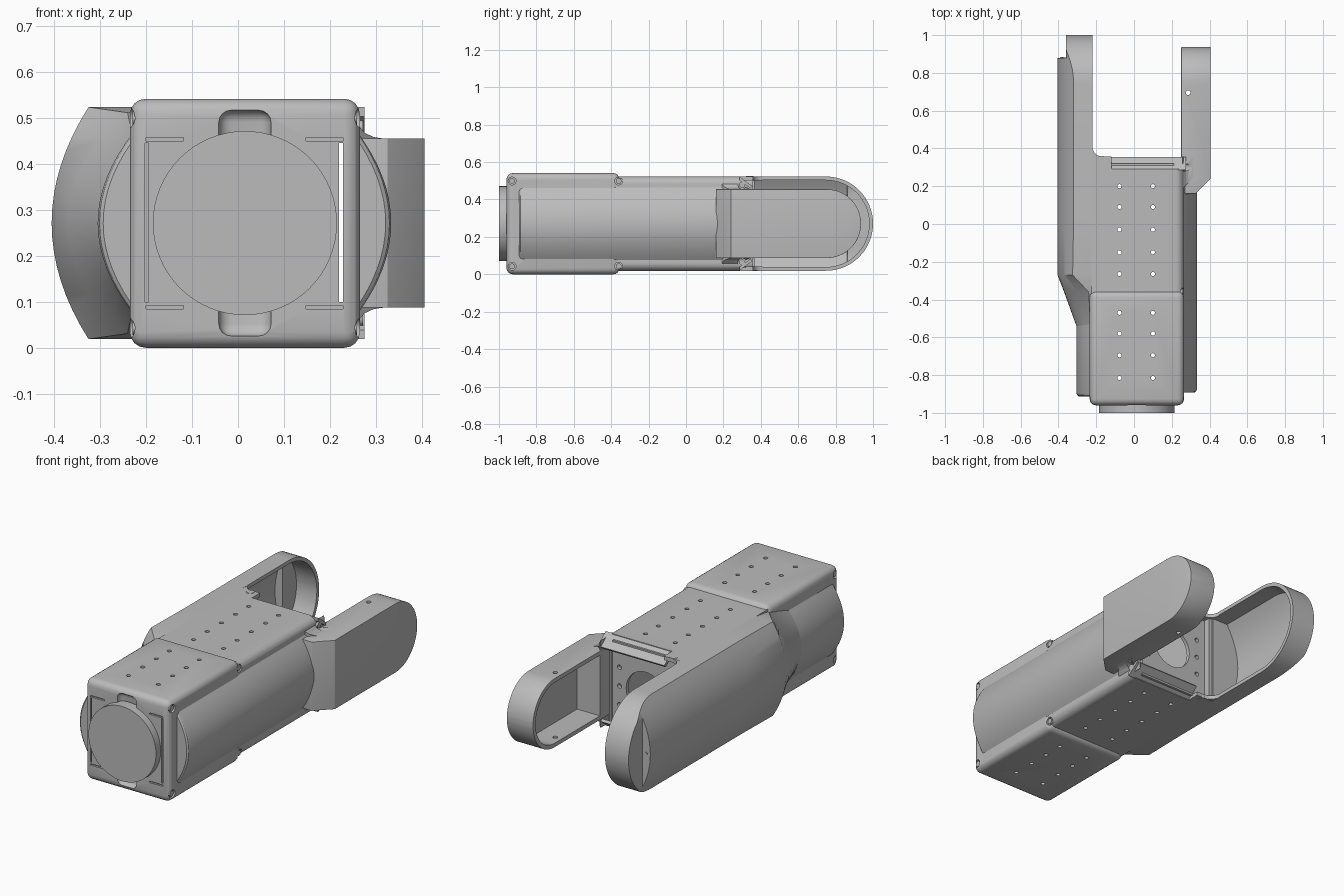
import bpy, bmesh, math
from mathutils import Matrix, Vector

if "Cube" in bpy.data.objects:
    bpy.data.objects.remove(bpy.data.objects["Cube"])

ZC = 0.271  # mid height of the whole link
grey = bpy.data.materials.new("plain_grey")
grey.use_nodes = True
grey.diffuse_color = (0.5, 0.5, 0.5, 1)
grey.node_tree.nodes["Principled BSDF"].inputs["Base Color"].default_value = (0.5, 0.5, 0.5, 1)


def finish(name, bm):
    bmesh.ops.recalc_face_normals(bm, faces=bm.faces)
    me = bpy.data.meshes.new(name)
    bm.to_mesh(me)
    bm.free()
    me.materials.append(grey)
    ob = bpy.data.objects.new(name, me)
    bpy.context.collection.objects.link(ob)
    return ob


def loft(name, sections):
    bm = bmesh.new()
    rings = [[bm.verts.new(p) for p in s] for s in sections]
    n = len(rings[0])
    for a, b in zip(rings, rings[1:]):
        for i in range(n):
            j = (i + 1) % n
            bm.faces.new((a[i], a[j], b[j], b[i]))
    bm.faces.new(rings[0])
    bm.faces.new(rings[-1])
    return finish(name, bm)


def add_box(bm, x, y, z):
    size = Matrix.Diagonal((x[1] - x[0], y[1] - y[0], z[1] - z[0], 1))
    mid = Matrix.Translation((sum(x) / 2, sum(y) / 2, sum(z) / 2))
    bmesh.ops.create_cube(bm, size=1, matrix=mid @ size)


def add_rod(bm, centre, axis, radius, length, sides=24):
    turn = Vector((0, 0, 1)).rotation_difference(Vector(axis)).to_matrix().to_4x4()
    bmesh.ops.create_cone(bm, cap_ends=True, segments=sides, radius1=radius, radius2=radius,
                          depth=length, matrix=Matrix.Translation(centre) @ turn)


def box(name, *ranges):
    bm = bmesh.new()
    add_box(bm, *ranges)
    return finish(name, bm)


def apply(ob, mod):
    bpy.context.view_layer.objects.active = ob
    bpy.ops.object.modifier_apply(modifier=mod.name)


def bevel(ob, width, segments=4):
    m = ob.modifiers.new("bevel", "BEVEL")
    m.width, m.segments, m.limit_method, m.angle_limit = width, segments, "ANGLE", math.radians(40)
    apply(ob, m)


def cut(ob, *cutters):
    for c in cutters:
        m = ob.modifiers.new("cut", "BOOLEAN")
        m.operation, m.solver, m.object = "DIFFERENCE", "EXACT", c
        apply(ob, m)


def bowed(y, h, inner, edge, mid, full, limit=None):
    """Section across y: flat inner side and an outward bow, cut off at half height h."""
    pts = [(inner, y, ZC + h)]
    for i in range(17):
        dz = h * (1 - i / 8)
        x = mid + (edge - mid) * (dz / full) ** 2
        pts.append((x if limit is None else max(x, limit), y, ZC + dz))
    return pts + [(inner, y, ZC - h)]


def end_half(y, centre, r):
    return r if y <= centre else math.sqrt(max(r * r - (y - centre) ** 2, 0.0001))


def round_ys(centre, r, n=16):
    return [centre + r * math.sin(math.pi / 2 * i / n) for i in range(n + 1)]


# Shared cutters: mounting holes through top and bottom, corner screw pockets
bm = bmesh.new()
hole_ys = [0.2, 0.09, -0.03, -0.15, -0.265, -0.47, -0.58, -0.695, -0.815]
for y in hole_ys:
    for x in (-0.077, 0.1):
        add_rod(bm, (x, y, ZC), (0, 0, 1), 0.011, 1, 16)
add_rod(bm, (0.287, 0.695, ZC), (0, 0, 1), 0.012, 1, 16)
holes = finish("hole_cutter", bm)

screw_spots = [(s, y, s2) for s in (-1, 1) for y in (-0.93, -0.36) for s2 in (-1, 1)
               if s > 0 or y < -0.5]
pockets_bm, screws_bm = bmesh.new(), bmesh.new()
for s, y, s2 in screw_spots:
    x, z = 0.015 + s * 0.25, ZC + s2 * 0.228
    add_rod(pockets_bm, (x + s * 0.02, y, z), (1, 0, 0), 0.021, 0.07)
    add_rod(screws_bm, (x - s * 0.016, y, z), (1, 0, 0), 0.015, 0.02)
for s2 in (-1, 1):
    z = ZC + s2 * 0.207
    add_rod(pockets_bm, (0.29, 0.3, z), (1, 0, 0), 0.022, 0.06)
    add_rod(screws_bm, (0.262, 0.3, z), (1, 0, 0), 0.016, 0.02)
    add_rod(screws_bm, (-0.165, 0.34, ZC + s2 * 0.244), (0, 0, 1), 0.02, 0.02)
pockets = finish("pocket_cutter", pockets_bm)
finish("corner_screws", screws_bm)

# Front housing: rounded hollow box with face grooves and tongue recesses
front = box("front_housing", (-0.235, 0.265), (-0.96, -0.355), (0, 0.541))
bevel(front, 0.034)
front_room = box("front_room_cutter", (-0.205, 0.238), (-0.93, -0.3), (0.03, 0.511))
bm = bmesh.new()
for z in (0.088, 0.453):
    add_box(bm, (-0.2, -0.118), (-1, -0.95), (z - 0.004, z + 0.004))
    add_box(bm, (0.148, 0.228), (-1, -0.95), (z - 0.004, z + 0.004))
add_box(bm, (-0.202, -0.194), (-1, -0.95), (0.1, 0.445))
add_box(bm, (0.219, 0.228), (-1, -0.9), (0.1, 0.445))
grooves = finish("groove_cutter", bm)
tongue = box("tongue_cutter", (-0.042, 0.072), (-1, -0.945), (0.025, 0.517))
bevel(tongue, 0.04)
tongue.location.y = 0.012
cut(front, front_room, grooves, tongue, holes, pockets)

# Round flange on the front
bm = bmesh.new()
add_rod(bm, (0.015, -0.97, ZC), (0, 1, 0), 0.2, 0.06, 64)
finish("front_flange", bm)

# Rear housing: the outer side is rounded, the inner side runs into the long arm
r, top = 0.04, 0.252
corner = [(0.262 - r + r * math.cos(a), top - r + r * math.sin(a))
          for a in [math.pi / 2 * i / 6 for i in range(7)]]
half = corner + [(-0.225, top)]
outline = half + [(x, -z) for x, z in reversed(half)]
rear = loft("rear_housing", [[(x, y, ZC + z) for x, z in outline] for y in (-0.4, 0.358)])
rear_room = box("rear_room_cutter", (-0.2, 0.24), (-0.5, 0.5), (0.04, 0.502))
flap_gap = box("flap_gap_cutter", (-0.12, 0.256), (0.29, 0.5), (-0.1, 0.7))
cut(rear, rear_room, flap_gap, holes, pockets)

# Slanted flaps closing the rear edge, top and bottom
for s, name in ((1, "upper_flap"), (-1, "lower_flap")):
    path = [(0.285, 0.252), (0.355, 0.2), (0.345, 0.188), (0.285, 0.232)]
    loft(name, [[(x, y, ZC + s * z) for y, z in path] for x in (-0.12, 0.275)])

# Inner rear plate with a large opening and screw holes
plate = box("rear_plate", (-0.2, 0.212), (0.3, 0.32), (0.035, 0.505))
bm = bmesh.new()
add_rod(bm, (0.015, 0.31, ZC), (0, 1, 0), 0.115, 0.2, 48)
for x in (-0.15, 0.17):
    for dz in (-0.1, 0, 0.1):
        add_rod(bm, (x, 0.31, ZC + dz), (0, 1, 0), 0.012, 0.2, 16)
cut(plate, finish("plate_cutter", bm))

# Bowed side covers
for name, s, y0, y1, edge, mid in (("bowed_cover_right", 1, -0.892, 0.24, 0.258, 0.333),
                                   ("bowed_cover_left", -1, -0.912, -0.48, -0.225, -0.305)):
    steps = [(y0, 0.012), (y0 + 0.006, 0.004), (y0 + 0.018, 0), (y1, 0)]
    loft(name, [bowed(y, 0.2, edge - s * 0.012, edge - s * d, mid - s * d, 0.2) for y, d in steps])

# Long arm: tapers in at the front, bowed outside, stepped round end, open inside
cy, R = 0.748, 0.252
secs = [bowed(-0.54, 0.19, -0.2, -0.23, -0.305, 0.19),
        bowed(-0.36, 0.24, -0.2, -0.24, -0.37, 0.24),
        bowed(-0.27, R, -0.22, -0.325, -0.405, R)]


def arm_run(start, wall, inner, step):
    ys = [start] + [y for y in round_ys(cy, R - wall) if abs(y - step) > 0.004]
    ys = sorted(ys + [step, step + 0.0005])
    return [bowed(y, end_half(y, cy, R - wall), inner, -0.32 + wall, -0.405 + wall, R,
                  -0.36 + wall if y > step else None) for y in ys]


long_arm = loft("long_arm", secs + arm_run(0.0, 0, -0.22, 0.88))
cut(long_arm, loft("long_arm_cutter", arm_run(0.365, 0.02, -0.15, 0.862)))
bm = bmesh.new()
add_rod(bm, (-0.38, 0.88, ZC), (0, 1, 0), 0.008, 0.008, 16)
finish("arm_end_screw", bm)

# Curved webs in the crotch beside the long arm
for s, name in ((1, "upper_web"), (-1, "lower_web")):
    arc = [(-0.17 - 0.05 * math.sin(a), 0.408 - 0.05 * math.cos(a))
           for a in [math.pi / 2 * i / 6 for i in range(7)]]
    web = [(-0.225, 0.35), (-0.17, 0.35)] + arc + [(-0.225, 0.408)]
    loft(name, [[(x, y, ZC + s * z) for x, y in web] for z in (0.23, 0.251)])

# Short arm: slanted shoulder, round end, soft edges, open inside
cy2, R2 = 0.752, 0.184


def slab(y, h, inner, outer):
    return [(inner, y, ZC + h), (outer, y, ZC + h), (outer, y, ZC - h), (inner, y, ZC - h)]


short_arm = loft("short_arm", [slab(0.16, R2, 0.25, 0.325), slab(0.24, R2, 0.25, 0.405)]
                 + [slab(y, end_half(y, cy2, R2), 0.25, 0.405) for y in round_ys(cy2, R2)])
bevel(short_arm, 0.025)
short_room = loft("short_arm_cutter", [slab(y, end_half(y, cy2, R2 - 0.022), 0.2, 0.385)
                                       for y in [0.37] + round_ys(cy2, R2 - 0.022)])
cut(short_arm, short_room, holes)

# Flared neck joining the short arm to the housing
flare = [(0.25, 0.222), (0.262, 0.212), (0.275, 0.196), (0.295, 0.187), (0.32, 0.183)]
ring = flare + [(x, -z) for x, z in reversed(flare)]
neck = loft("short_arm_neck", [[(x, y + max(0, x - 0.25), ZC + z) for x, z in ring] for y in (0.18, 0.29)])
cut(neck, pockets)

# Remove helpers, then smooth the curved faces
for ob in list(bpy.data.objects):
    if ob.name.endswith("_cutter"):
        bpy.data.objects.remove(ob)
bpy.ops.object.select_all(action="DESELECT")
for ob in bpy.context.collection.objects:
    if ob.type == "MESH":
        ob.select_set(True)
        bpy.context.view_layer.objects.active = ob
bpy.ops.object.shade_smooth_by_angle(angle=math.radians(30))
